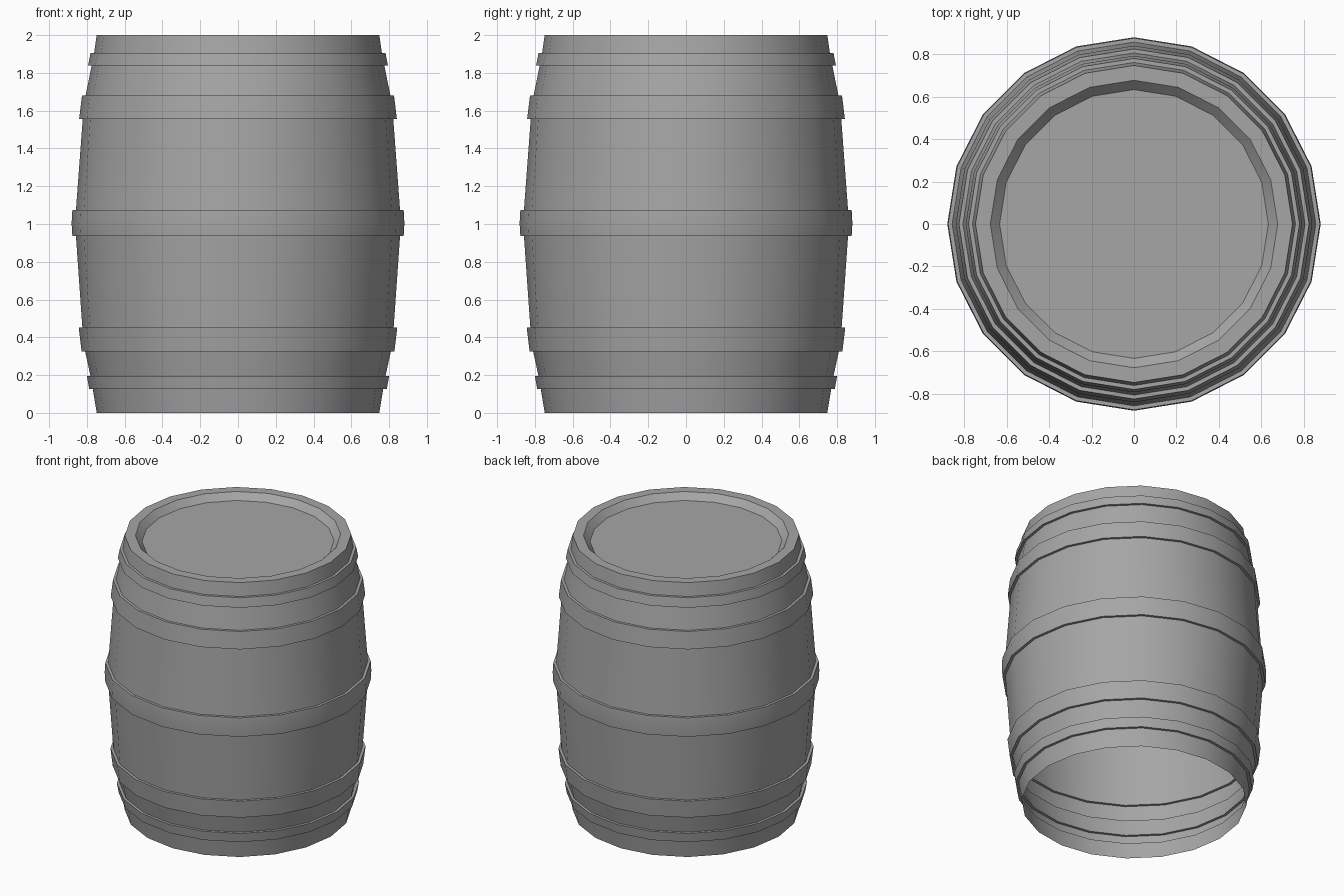
import bpy
import bmesh
from math import cos, sin, tau, radians

cube = bpy.data.objects.get("Cube")
if cube:
    bpy.data.objects.remove(cube, do_unlink=True)

SIDES = 20

grey = bpy.data.materials.new("plain_grey")
grey.use_nodes = True
colour = (0.38, 0.38, 0.38, 1)
grey.diffuse_color = colour
grey.node_tree.nodes["Principled BSDF"].inputs["Base Color"].default_value = colour


def lathe(name, profile, cap=False):
    """Turn a (radius, height) profile, listed bottom to top, around z."""
    bm = bmesh.new()
    rings = [[bm.verts.new((r * cos(tau * i / SIDES), r * sin(tau * i / SIDES), z))
              for i in range(SIDES)] for r, z in profile]
    for low, high in zip(rings, rings[1:]):
        for i in range(SIDES):
            j = (i + 1) % SIDES
            bm.faces.new((low[i], low[j], high[j], high[i]))
    if cap:
        bm.faces.new(rings[-1])
    mesh = bpy.data.meshes.new(name)
    bm.to_mesh(mesh)
    bm.free()
    mesh.materials.append(grey)
    obj = bpy.data.objects.new(name, mesh)
    bpy.context.collection.objects.link(obj)
    bpy.ops.object.select_all(action="DESELECT")
    obj.select_set(True)
    bpy.context.view_layer.objects.active = obj
    bpy.ops.object.shade_smooth_by_angle(angle=radians(30))
    return obj


# Each hoop: lower and upper height, stave radius at both
STEP = 0.019
hoops = [
    (0.127, 0.196, 0.769, 0.781),
    (0.324, 0.451, 0.809, 0.824),
    (0.936, 1.074, 0.858, 0.858),
    (1.557, 1.680, 0.822, 0.807),
    (1.838, 1.905, 0.775, 0.762),
]

# Open-bottomed shell of staves, stepping out at every hoop
shell = [(0.748, 0)]
for z0, z1, r0, r1 in hoops:
    shell += [(r0, z0), (r0 + STEP, z0)]
    if r0 == r1:  # the middle hoop bulges slightly
        shell.append((r0 + STEP + 0.004, (z0 + z1) / 2))
    shell += [(r1 + STEP, z1), (r1, z1)]
shell += [(0.748, 2), (0.678, 2)]
lathe("barrel_shell", shell)

# Sunken lid with its sloping wall
lathe("barrel_lid", [(0.678, 2), (0.634, 1.955)], cap=True)
